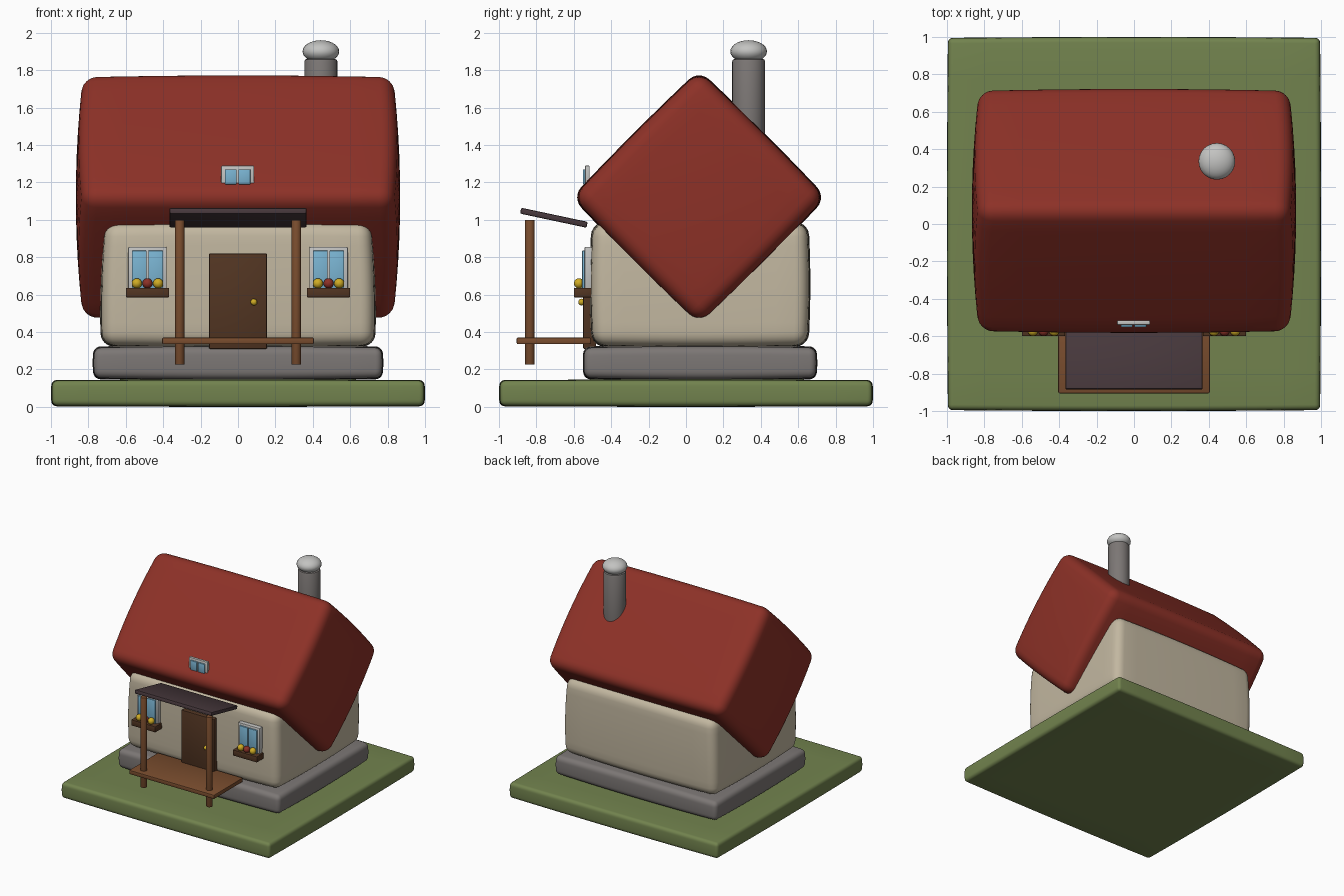
import bpy, bmesh, math
from mathutils import Vector

if "Cube" in bpy.data.objects:
    bpy.data.objects.remove(bpy.data.objects["Cube"])


def colour(name, r, g, b):
    m = bpy.data.materials.new(name)
    lin = [((c / 255 + 0.055) / 1.055) ** 2.4 for c in (r, g, b)]
    m.diffuse_color = (*lin, 1)
    m.use_nodes = True
    m.node_tree.nodes["Principled BSDF"].inputs["Base Color"].default_value = m.diffuse_color
    return m


GRASS = colour("grass green", 114, 131, 78)
STONE = colour("stone grey", 124, 119, 117)
PLASTER = colour("cream plaster", 194, 183, 160)
RED = colour("brick red", 141, 49, 39)
DARK_WOOD = colour("dark wood", 82, 53, 34)
WOOD = colour("porch wood", 122, 77, 46)
AWNING = colour("awning brown", 71, 56, 60)
GLASS = colour("window blue", 122, 180, 210)
PALE = colour("pale grey", 195, 195, 193)
YELLOW = colour("flower yellow", 208, 172, 36)


def finish(name, bm, mat, loc, tilt=0.0, angle=40):
    bmesh.ops.recalc_face_normals(bm, faces=bm.faces)
    me = bpy.data.meshes.new(name)
    bm.to_mesh(me)
    bm.free()
    me.materials.append(mat)
    ob = bpy.data.objects.new(name, me)
    bpy.context.collection.objects.link(ob)
    ob.location = loc
    ob.rotation_euler.x = tilt
    bpy.ops.object.select_all(action='DESELECT')
    ob.select_set(True)
    bpy.context.view_layer.objects.active = ob
    bpy.ops.object.shade_smooth_by_angle(angle=math.radians(angle))
    return ob


def soft_box(name, mat, loc, half, r, bulge=(0, 0, 0), taper=0.0, tilt=0.0):
    """Box with round edges whose sides swell outwards by bulge."""
    n, k = 16, 3
    bm = bmesh.new()
    bmesh.ops.create_cube(bm, size=2)
    bmesh.ops.subdivide_edges(bm, edges=bm.edges[:], cuts=n - 1, use_grid_fill=True)

    def spread(u, h):
        i = (1 - abs(u)) * n / 2          # grid steps from the outside
        d = r * i / k if i <= k else r + (h - r) * (i - k) / (n / 2 - k)
        return math.copysign(h - d, u)

    for v in bm.verts:
        p = Vector([spread(v.co[a], half[a]) for a in range(3)])
        core = Vector([max(r - half[a], min(half[a] - r, p[a])) for a in range(3)])
        p = core + (p - core).normalized() * r
        t = [p[a] / half[a] for a in range(3)]
        for a in range(3):
            o = [t[b] ** 2 for b in range(3) if b != a]
            p[a] += bulge[a] * t[a] * (1 - 0.5 * sum(o))
        p.x *= 1 - taper * t[2]
        v.co = p
    return finish(name, bm, mat, loc, tilt)


def box(name, mat, lo, hi, bevel=0.006, tilt=0.0):
    """Small box between two corners, with a slim bevel."""
    lo, hi = Vector(lo), Vector(hi)
    bm = bmesh.new()
    bmesh.ops.create_cube(bm, size=1)
    for v in bm.verts:
        v.co = v.co * (hi - lo)
    bmesh.ops.bevel(bm, geom=bm.edges[:], offset=bevel, segments=2,
                    profile=0.5, affect='EDGES')
    return finish(name, bm, mat, (lo + hi) / 2, tilt)


def tube(name, mat, x, y, z0, z1, r, sides=24):
    bm = bmesh.new()
    bmesh.ops.create_cone(bm, cap_ends=True, segments=sides, radius1=r,
                          radius2=r, depth=z1 - z0)
    rims = [e for e in bm.edges if abs(e.verts[0].co.z - e.verts[1].co.z) < 1e-5]
    bmesh.ops.bevel(bm, geom=rims, offset=r * 0.15, segments=2,
                    profile=0.5, affect='EDGES')
    return finish(name, bm, mat, (x, y, (z0 + z1) / 2))


def ball(name, mat, loc, r, rz=None):
    bm = bmesh.new()
    bmesh.ops.create_uvsphere(bm, u_segments=24, v_segments=14, radius=r)
    for v in bm.verts:
        v.co.z *= (rz or r) / r
    return finish(name, bm, mat, loc, angle=60)


def window(name, x, z0, z1, w, y_front, y_back):
    """Pale frame with two panes standing in front of it."""
    step = y_front + 0.02
    box(name + "_frame", PALE, (x - w, step - 0.008, z0), (x + w, y_back, z1))
    edge, gap = 0.02, 0.005
    for side, a, b in (("left", x - w + edge, x - gap), ("right", x + gap, x + w - edge)):
        box(f"{name}_{side}_pane", GLASS, (a, y_front, z0 + edge),
            (b, step, z1 - edge), 0.003)


# Ground, foundation and walls
soft_box("ground", GRASS, (0, 0, 0.073), (0.99, 0.99, 0.067), 0.025, (0.01, 0.01, 0.006))
soft_box("foundation", STONE, (0, 0.075, 0.235), (0.765, 0.615, 0.08), 0.035,
         (0.012, 0.012, 0.015))
soft_box("walls", PLASTER, (0, 0.075, 0.655), (0.715, 0.57, 0.325), 0.07,
         (0.02, 0.02, 0.015), taper=0.012)

# Roof: a square block turned onto its edge
soft_box("roof", RED, (0, 0.07, 1.12), (0.825, 0.475, 0.475), 0.075,
         (0.042, 0.015, 0.015), tilt=math.pi / 4)

# Chimney
tube("chimney", STONE, 0.443, 0.335, 1.2, 1.86, 0.088, 32)
ball("chimney_cap", PALE, (0.443, 0.335, 1.9), 0.098, 0.06)

# Door and knob
box("door", DARK_WOOD, (-0.155, -0.55, 0.31), (0.155, -0.48, 0.82))
ball("door_knob", YELLOW, (0.085, -0.558, 0.56), 0.018)

# Windows with flower boxes
for side, s in (("left", -1), ("right", 1)):
    x = 0.484 * s
    window(side + "_window", x, 0.61, 0.855, 0.103, -0.555, -0.49)
    box(side + "_flower_box", DARK_WOOD, (x - 0.116, -0.6, 0.585), (x + 0.116, -0.5, 0.636))
    for i, mat in enumerate((YELLOW, RED, YELLOW)):
        ball(f"{side}_flower_{i + 1}", mat, (x + (i - 1) * 0.057, -0.572, 0.66), 0.027)

# Roof window
window("roof_window", -0.002, 1.17, 1.29, 0.088, -0.552, -0.515)

# Porch
box("porch_deck", WOOD, (-0.405, -0.905, 0.335), (0.405, -0.51, 0.37))
for side, s in (("left", -1), ("right", 1)):
    tube(side + "_porch_post", WOOD, 0.312 * s, -0.835, 0.225, 1.0, 0.026, 16)
box("porch_awning", AWNING, (-0.367, -0.888, 0.995), (0.367, -0.525, 1.027),
    0.008, tilt=math.radians(-12))
